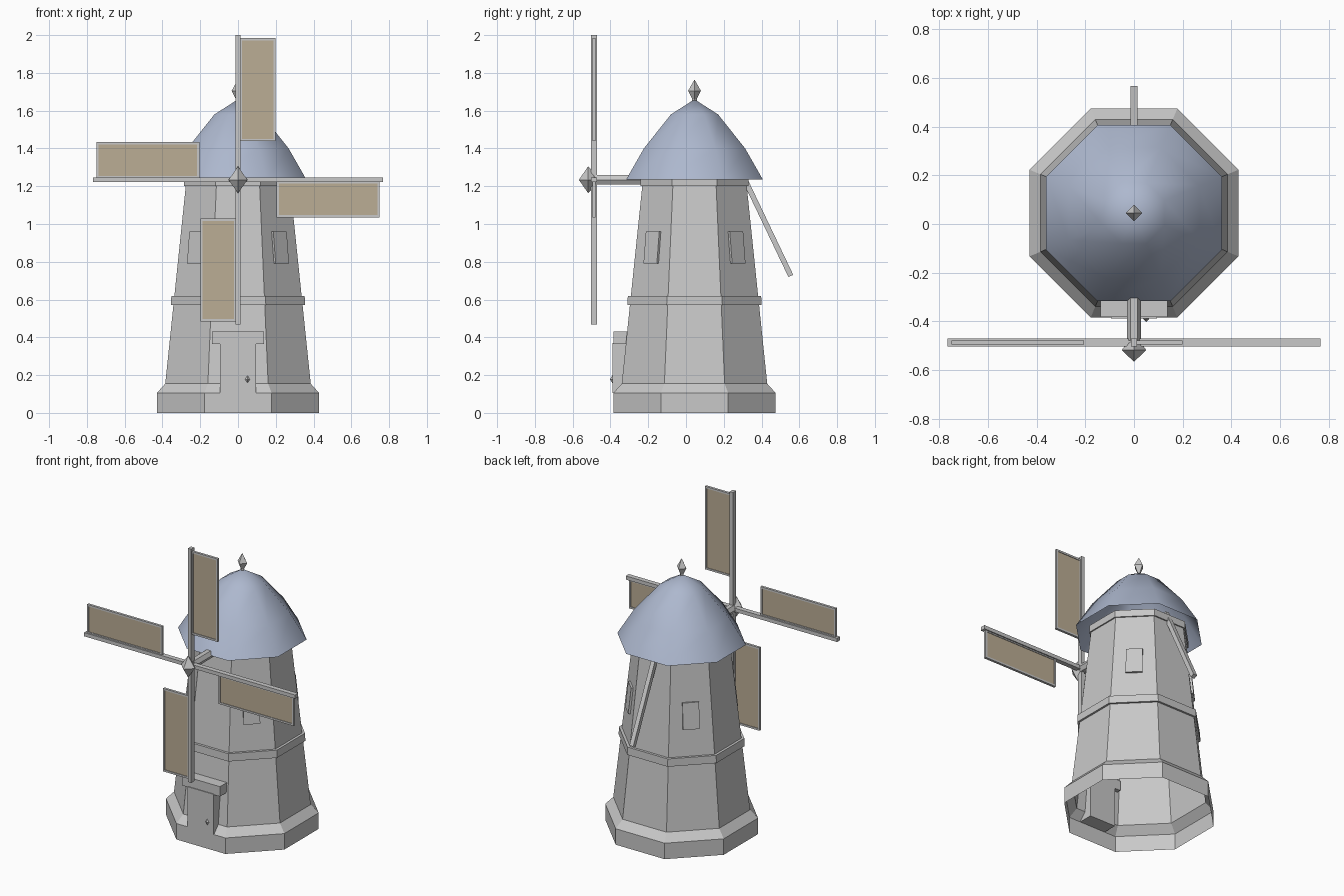
import bpy, bmesh, math
from mathutils import Matrix, Vector

if "Cube" in bpy.data.objects:
    bpy.data.objects.remove(bpy.data.objects["Cube"])

CY = 0.045      # tower axis in y
HUB_Z = 1.234   # height of the sail axle
SAIL_Y = -0.487  # plane of the sails


def material(name, rgb):
    m = bpy.data.materials.new(name)
    m.diffuse_color = (*rgb, 1)
    m.use_nodes = True
    m.node_tree.nodes["Principled BSDF"].inputs["Base Color"].default_value = m.diffuse_color
    return m


STONE = material("grey stone", (0.58, 0.58, 0.58))
CLOTH = material("tan sailcloth", (0.50, 0.42, 0.30))
ROOF = material("slate blue roof", (0.42, 0.48, 0.62))


def finish(name, bm, mat, smooth=False):
    bmesh.ops.recalc_face_normals(bm, faces=bm.faces)
    for f in bm.faces:
        f.smooth = smooth
    me = bpy.data.meshes.new(name)
    bm.to_mesh(me)
    bm.free()
    me.materials.append(mat)
    ob = bpy.data.objects.new(name, me)
    bpy.context.collection.objects.link(ob)
    return ob


def lathe(name, profile, mat, sides=8, loop=False, smooth=False, matrix=None, flat=True):
    """Sweep (radius, z) points round the z axis; radius is to the flats if flat."""
    bm = bmesh.new()
    step = 2 * math.pi / sides
    k = 1 / math.cos(step / 2) if flat else 1
    off = step / 2 if flat else 0
    rings = []
    for r, z in profile:
        if r == 0:
            rings.append([bm.verts.new((0, 0, z))] * sides)
        else:
            rings.append([bm.verts.new((r * k * math.cos(off + i * step),
                                        r * k * math.sin(off + i * step), z))
                          for i in range(sides)])
    pairs = list(zip(rings, rings[1:]))
    if loop:
        pairs.append((rings[-1], rings[0]))
    for a, b in pairs:
        for i in range(sides):
            j = (i + 1) % sides
            vs = list(dict.fromkeys((a[i], a[j], b[j], b[i])))
            bm.faces.new(vs)
    bm.transform(matrix or Matrix.Translation((0, CY, 0)))
    return finish(name, bm, mat, smooth)


def add_box(bm, lo, hi):
    lo, hi = Vector(lo), Vector(hi)
    bmesh.ops.create_cube(bm, size=1, matrix=Matrix.Translation((lo + hi) / 2)
                          @ Matrix.Diagonal((*(hi - lo), 1)))


def boxes(name, spans, mat, matrix=None):
    bm = bmesh.new()
    for lo, hi in spans:
        add_box(bm, lo, hi)
    if matrix:
        bm.transform(matrix)
    return finish(name, bm, mat)


# Tower: open-bottomed octagonal shell with plinth, plus two ring courses
lathe("tower", [(0.43, 0), (0.43, 0.105), (0.385, 0.155), (0.273, 1.235)], STONE)
lathe("middle_band", [(0.325, 0.57), (0.355, 0.57), (0.353, 0.62), (0.325, 0.62)], STONE, loop=True)
lathe("top_collar", [(0.26, 1.2), (0.285, 1.2), (0.285, 1.245), (0.26, 1.245)], STONE, loop=True)

# Domed cap and finial
lathe("cap", [(0.362, 1.235), (0.268, 1.40), (0.125, 1.58), (0, 1.66)], ROOF, smooth=True)
lathe("finial", [(0.012, 1.64), (0.012, 1.662), (0.034, 1.705), (0, 1.765)],
      STONE, sides=4, flat=False)

# Windows on the four diagonal walls, leaning with the wall
lean = math.atan(0.112 / 1.08)
for i in range(4):
    m = (Matrix.Translation((0, CY, 0)) @ Matrix.Rotation(math.radians(45 + 90 * i), 4, 'Z')
         @ Matrix.Translation((0.311, 0, 0.875)) @ Matrix.Rotation(-lean, 4, 'Y'))
    boxes(f"window_{i + 1}", [((-0.02, -0.05, -0.085), (0.012, 0.05, 0.085))], STONE, m)

# Door, lintel and knob
boxes("door", [((-0.095, -0.388, 0.105), (0.095, -0.29, 0.37))], STONE)
boxes("door_lintel", [((-0.137, -0.383, 0.365), (0.137, -0.29, 0.43))], STONE)
lathe("door_knob", [(0, 0.158), (0.013, 0.178), (0, 0.198)], STONE, sides=4, flat=False,
      matrix=Matrix.Translation((0.05, -0.39, 0)))

# Tail pole at the back
top, low = Vector((0, 0.295, 1.27)), Vector((0, 0.555, 0.725))
d = low - top
boxes("tail_pole", [((-0.014, -0.014, 0), (0.014, 0.014, d.length))], STONE,
      Matrix.Translation(top) @ Matrix.Rotation(-math.atan2(d.y, d.z), 4, 'X'))

# Axle (hexagonal) and pointed hub, both along -y
forward = Matrix.Translation((0, 0, HUB_Z)) @ Matrix.Rotation(math.pi / 2, 4, 'X')
lathe("axle", [(0, 0.15), (0.029, 0.15), (0.029, 0.48), (0, 0.48)], STONE, sides=6,
      flat=False, matrix=forward)
lathe("hub", [(0, 0.47), (0.03, 0.49), (0.05, 0.518), (0, 0.567)], STONE, sides=4, flat=False,
      matrix=forward @ Matrix.Diagonal((1, 1.42, 1, 1)))

# Four sails, turned a quarter at a time: spar, frame and cloth
for i in range(4):
    m = Matrix.Translation((0, SAIL_Y, HUB_Z)) @ Matrix.Rotation(i * math.pi / 2, 4, 'Y')
    boxes(f"spar_{i + 1}", [((-0.012, -0.016, 0), (0.012, 0.016, 0.767))], STONE, m)
    x0, x1, z0, z1, t, h = 0.008, 0.199, 0.205, 0.75, 0.012, 0.008
    boxes(f"sail_frame_{i + 1}", [
        ((x0, -h, z0), (x0 + t, h, z1)), ((x1 - t, -h, z0), (x1, h, z1)),
        ((x0 + t, -h, z0), (x1 - t, h, z0 + t)), ((x0 + t, -h, z1 - t), (x1 - t, h, z1))],
        STONE, m)
    boxes(f"sail_cloth_{i + 1}", [((x0 + t, -0.004, z0 + t), (x1 - t, 0.004, z1 - t))], CLOTH, m)
